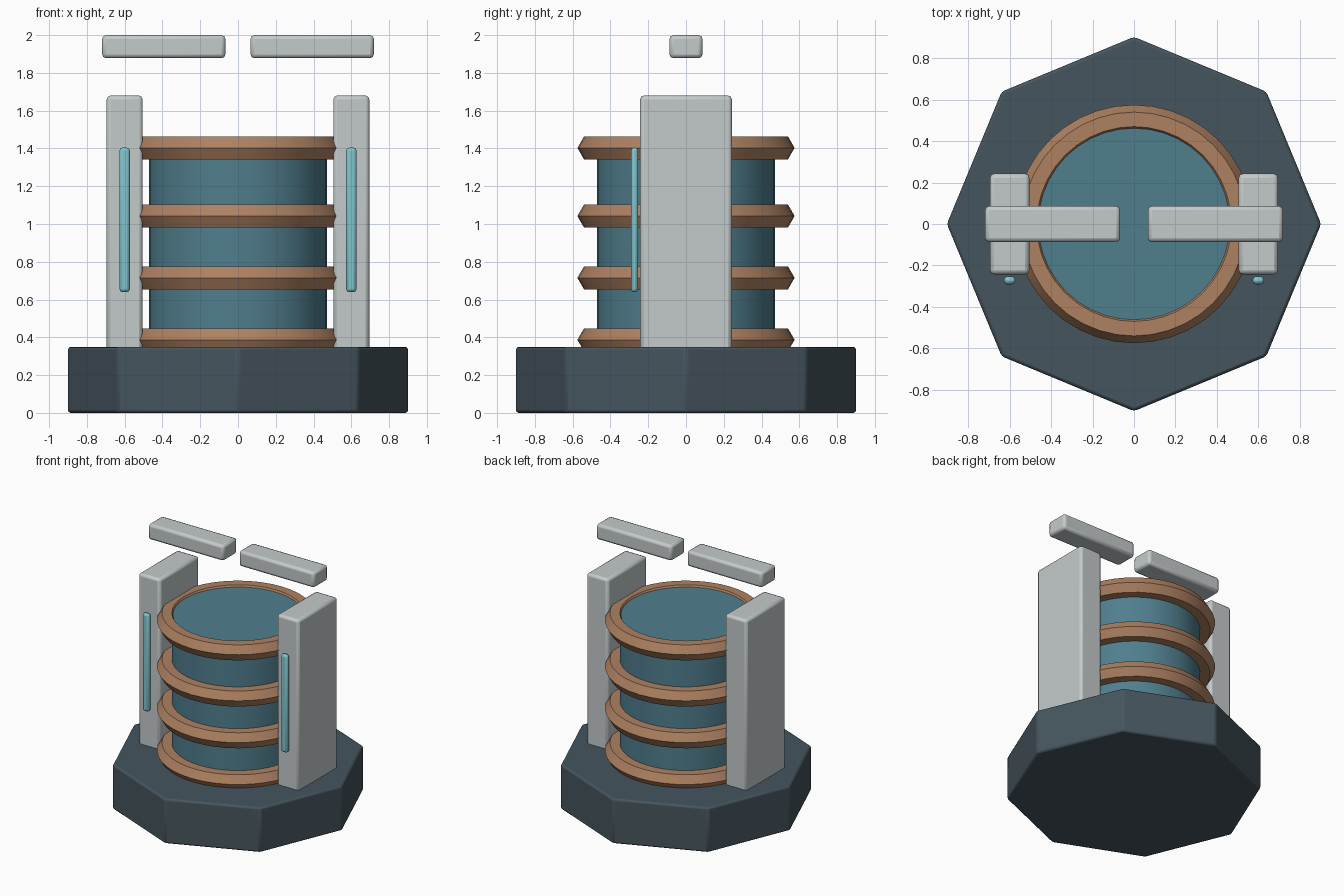
import bpy
from math import radians

if "Cube" in bpy.data.objects:
    bpy.data.objects.remove(bpy.data.objects["Cube"])


def material(name, rgb):
    m = bpy.data.materials.new(name)
    m.diffuse_color = (*rgb, 1)
    m.use_nodes = True
    m.node_tree.nodes["Principled BSDF"].inputs["Base Color"].default_value = m.diffuse_color
    return m


SLATE = material("slate", (0.06, 0.09, 0.11))
TEAL = material("teal", (0.08, 0.21, 0.27))
COPPER = material("copper", (0.42, 0.22, 0.12))
PALE = material("pale_metal", (0.55, 0.59, 0.59))
GLOW = material("glow", (0.22, 0.56, 0.62))


def finish(name, mat, bevel=0, segments=2, angle=30):
    ob = bpy.context.object
    ob.name = ob.data.name = name
    ob.data.materials.append(mat)
    bpy.ops.object.shade_smooth_by_angle(angle=radians(angle))
    if bevel:
        mod = ob.modifiers.new("bevel", 'BEVEL')
        mod.width = bevel
        mod.segments = segments
        mod.limit_method = 'ANGLE'
        mod.angle_limit = radians(30)
    return ob


def cylinder(name, mat, sides, radius, z0, z1, bevel):
    bpy.ops.mesh.primitive_cylinder_add(vertices=sides, radius=radius, depth=z1 - z0,
                                        location=(0, 0, (z0 + z1) / 2))
    return finish(name, mat, bevel)


def box(name, mat, centre, size, bevel):
    bpy.ops.mesh.primitive_cube_add(size=1, location=centre)
    bpy.context.object.scale = size
    bpy.ops.object.transform_apply(location=False, rotation=False, scale=True)
    return finish(name, mat, bevel)


# octagonal base, corners on the axes
cylinder("base", SLATE, 8, 0.903, 0, 0.35, 0.015)

# round core
cylinder("core", TEAL, 48, 0.47, 0.33, 1.45, 0.006)

# hexagonal-section rings around the core
for i, z in enumerate((0.387, 0.715, 1.042, 1.403)):
    bpy.ops.mesh.primitive_torus_add(major_radius=0.505, minor_radius=0.07,
                                     major_segments=40, minor_segments=6,
                                     location=(0, 0, z))
    finish(f"ring_{i + 1}", COPPER)

# side pillars, light strips and floating top bars, left and right
for side, s in (("left", -1), ("right", 1)):
    box(f"pillar_{side}", PALE, (s * 0.6, 0, 1.005), (0.19, 0.486, 1.35), 0.02)
    box(f"light_strip_{side}", GLOW, (s * 0.6, -0.272, 1.022), (0.055, 0.038, 0.765), 0.016)
    box(f"top_bar_{side}", PALE, (s * 0.393, 0, 1.939), (0.652, 0.174, 0.122), 0.02)
